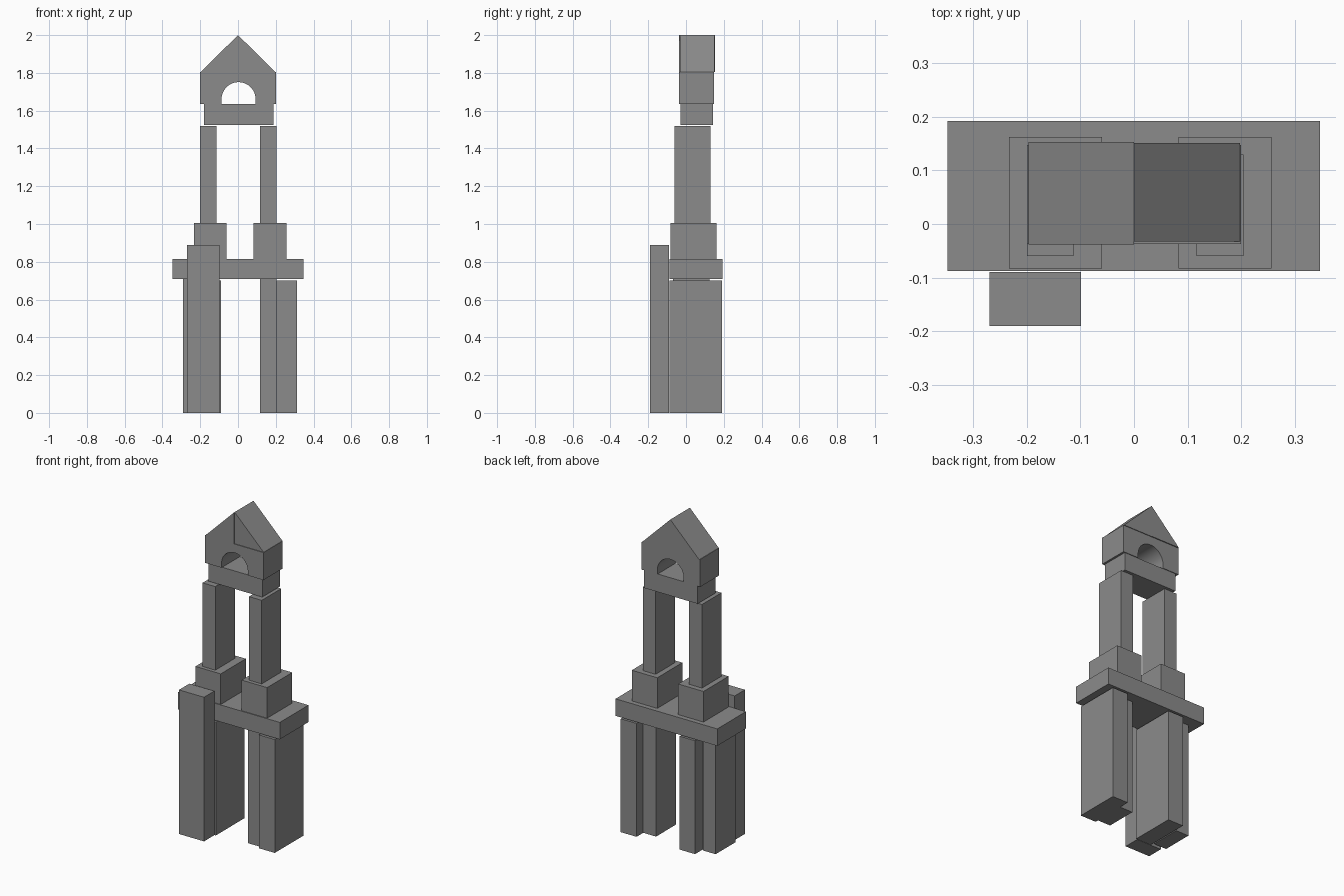
import bpy
import math

cube = bpy.data.objects.get("Cube")
if cube:
    bpy.data.objects.remove(cube, do_unlink=True)

# One flat grey for every block
grey = bpy.data.materials.new("block grey")
grey.use_nodes = True
colour = (0.26, 0.26, 0.26, 1)
grey.diffuse_color = colour
grey.node_tree.nodes["Principled BSDF"].inputs["Base Color"].default_value = colour


def prism(name, outline, y0, y1):
    """Extrude a front outline of (x, z) points, counter-clockwise, from y0 to y1."""
    n = len(outline)
    verts = [(x, y, z) for y in (y0, y1) for x, z in outline]
    faces = [tuple(range(n)), tuple(reversed(range(n, 2 * n)))]
    faces += [(i, i + n, (i + 1) % n + n, (i + 1) % n) for i in range(n)]
    mesh = bpy.data.meshes.new(name)
    mesh.from_pydata(verts, [], faces)
    mesh.materials.append(grey)
    obj = bpy.data.objects.new(name, mesh)
    bpy.context.collection.objects.link(obj)
    return obj


def block(name, x0, x1, y0, y1, z0, z1):
    return prism(name, [(x0, z0), (x1, z0), (x1, z1), (x0, z1)], y0, y1)


# Lower legs: a deep and a shallow block on each side
block("left_outer_leg", 0.205, 0.313, -0.088, 0.19, 0, 0.70)
block("left_inner_leg", 0.117, 0.205, -0.068, 0.125, 0, 0.71)
block("right_inner_leg", -0.195, -0.09, -0.088, 0.19, 0, 0.70)
block("right_outer_leg", -0.29, -0.202, -0.068, 0.125, 0, 0.71)

# Post leaning on the front
block("front_post", -0.27, -0.099, -0.19, -0.09, 0, 0.89)

# Deck and pedestals
block("deck", -0.348, 0.347, -0.088, 0.192, 0.71, 0.815)
block("right_pedestal", -0.233, -0.06, -0.083, 0.162, 0.815, 1.004)
block("left_pedestal", 0.083, 0.257, -0.083, 0.162, 0.815, 1.004)

# Upper pillars and lintel
block("right_pillar", -0.2, -0.113, -0.06, 0.13, 1.004, 1.52)
block("left_pillar", 0.117, 0.204, -0.06, 0.13, 1.004, 1.52)
block("lintel", -0.18, 0.187, -0.03, 0.143, 1.524, 1.635)

# Arch block with a round-topped opening
radius, spring, mid = 0.09, 1.661, 0.003
steps = 24
arc = [(mid - radius * math.cos(math.pi * i / steps),
        spring + radius * math.sin(math.pi * i / steps)) for i in range(steps + 1)]
outline = [(-0.2, 1.635), (mid - radius, 1.635)] + arc
outline += [(mid + radius, 1.635), (0.2, 1.635), (0.2, 1.805), (-0.2, 1.805)]
arch = prism("arch_block", outline, -0.037, 0.147)
bpy.context.view_layer.objects.active = arch
arch.select_set(True)
bpy.ops.object.shade_smooth_by_angle(angle=math.radians(30))

# Roof made of two right-angled wedges
prism("right_roof_wedge", [(-0.197, 1.805), (0, 1.805), (0, 2.0)], -0.038, 0.153)
prism("left_roof_wedge", [(0, 1.805), (0.198, 1.805), (0, 2.0)], -0.033, 0.151)
